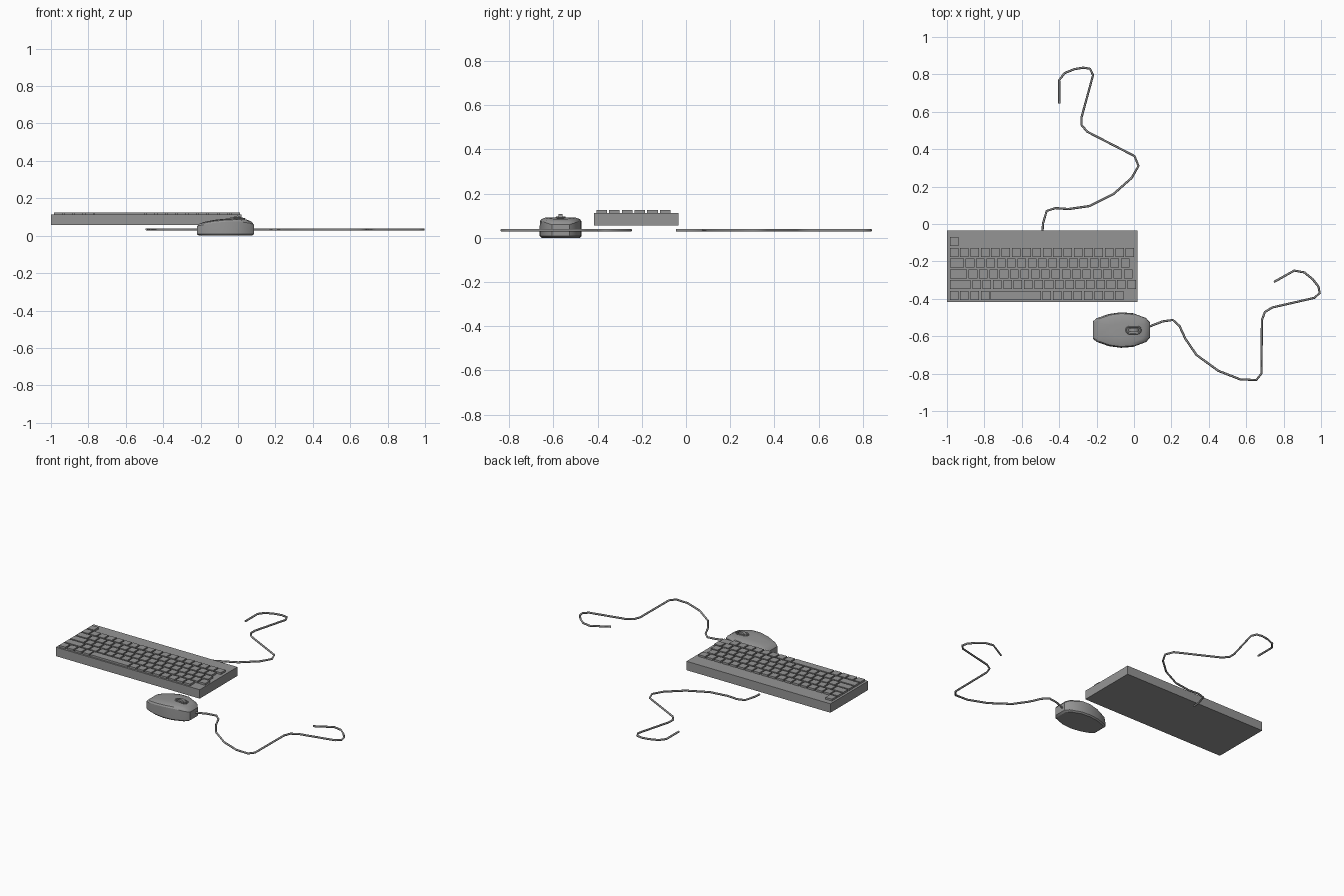
import bpy, bmesh, math
from mathutils import Matrix

if "Cube" in bpy.data.objects:
    bpy.data.objects.remove(bpy.data.objects["Cube"])

grey = bpy.data.materials.new("mid_grey")
grey.diffuse_color = (0.3, 0.3, 0.3, 1)
grey.use_nodes = True
grey.node_tree.nodes["Principled BSDF"].inputs["Base Color"].default_value = grey.diffuse_color


def finish(name, bm):
    bmesh.ops.recalc_face_normals(bm, faces=bm.faces)
    me = bpy.data.meshes.new(name)
    bm.to_mesh(me)
    bm.free()
    me.materials.append(grey)
    ob = bpy.data.objects.new(name, me)
    bpy.context.collection.objects.link(ob)
    return ob


def box(bm, x0, x1, y0, y1, z0, z1):
    m = Matrix.Translation(((x0 + x1) / 2, (y0 + y1) / 2, (z0 + z1) / 2))
    m = m @ Matrix.Diagonal((x1 - x0, y1 - y0, z1 - z0, 1))
    bmesh.ops.create_cube(bm, size=1, matrix=m)


def tube(name, points, radius, cyclic=False):
    cu = bpy.data.curves.new(name, 'CURVE')
    cu.dimensions = '3D'
    cu.bevel_depth = radius
    cu.bevel_resolution = 1
    cu.use_fill_caps = True
    sp = cu.splines.new('POLY')
    sp.points.add(len(points) - 1)
    for p, co in zip(sp.points, points):
        p.co = (*co, 1)
    sp.use_cyclic_u = cyclic
    cu.materials.append(grey)
    ob = bpy.data.objects.new(name, cu)
    bpy.context.collection.objects.link(ob)
    return ob


def smooth(ob, angle):
    bpy.ops.object.select_all(action='DESELECT')
    ob.select_set(True)
    bpy.context.view_layer.objects.active = ob
    bpy.ops.object.shade_smooth_by_angle(angle=math.radians(angle))


# Keyboard case
bm = bmesh.new()
box(bm, -1, 0.02, -0.416, -0.034, 0.056, 0.113)
finish("keyboard_case", bm)

# Keys: each run is (row, first x, first key width, number of normal keys after it)
LEFT, KEY, PITCH = -0.985, 0.046, 0.0553
runs = [(0, LEFT, KEY, 0), (1, LEFT, KEY, 17), (2, LEFT, 0.076, 16),
        (3, LEFT, 0.092, 16), (4, LEFT, 0.111, 16),
        (5, LEFT, KEY, 3), (5, -0.766, 0.268, 8)]
bm = bmesh.new()
for row, x, width, count in runs:
    y = -0.094 - row * 0.0575
    box(bm, x, x + width, y - 0.024, y + 0.024, 0.11, 0.125)
    x += width + PITCH - KEY
    for i in range(count):
        box(bm, x, x + KEY, y - 0.024, y + 0.024, 0.11, 0.125)
        x += PITCH
finish("keys", bm)

# Mouse body: outline rings stacked up into a dome
MX, MY = -0.067, -0.567
half = [(-0.22, 0.046), (-0.2, 0.063), (-0.135, 0.086), (-0.07, 0.095),
        (-0.005, 0.09), (0.065, 0.064), (0.086, 0.04)]
outline = half + [(x, -y) for x, y in reversed(half)]


def dome(x):
    return 0.093 - (0.026 * (x / 0.22) ** 2 if x < 0 else 0.018 * (x / 0.086) ** 2)


levels = [(0.92, lambda x: 0.0), (1, lambda x: 0.008), (1, lambda x: 0.034),
          (0.99, lambda x: dome(x) - 0.016), (0.93, lambda x: dome(x) - 0.007),
          (0.78, lambda x: dome(x) - 0.002), (0.4, dome)]
bm = bmesh.new()
rings = []
for s, height in levels:
    rings.append([bm.verts.new((MX + (x - MX) * s, MY + y * s, height(MX + (x - MX) * s)))
                  for x, y in outline])
n = len(outline)
for a, b in zip(rings, rings[1:]):
    for i in range(n):
        j = (i + 1) % n
        bm.faces.new((a[i], a[j], b[j], b[i]))
bm.faces.new(rings[0])
tip = bm.verts.new((MX, MY, dome(MX)))
for i in range(n):
    bm.faces.new((rings[-1][i], rings[-1][(i + 1) % n], tip))
smooth(finish("mouse_body", bm), 30)

# Scroll wheel and the raised rim around it
bm = bmesh.new()
bmesh.ops.create_cone(bm, cap_ends=True, segments=20, radius1=0.03, radius2=0.03, depth=0.018,
                      matrix=Matrix.Translation((-0.003, MY, 0.077)) @ Matrix.Rotation(math.pi / 2, 4, 'X'))
smooth(finish("scroll_wheel", bm), 30)

rim = []
for i in range(16):
    a = math.tau * (i + 0.5) / 16
    x = -0.003 + math.copysign(0.021, math.cos(a)) + 0.018 * math.cos(a)
    rim.append((x, MY + 0.019 * math.sin(a), dome(x) + 0.001))
tube("wheel_rim", rim, 0.004, True)

# Cables
keyboard_path = [
    (-0.49, -0.045), (-0.486, 0.005), (-0.467, 0.07), (-0.42, 0.085), (-0.35, 0.08),
    (-0.238, 0.096), (-0.11, 0.16), (-0.013, 0.246), (0.024, 0.31), (0.003, 0.363),
    (-0.251, 0.494), (-0.28, 0.529), (-0.28, 0.572), (-0.219, 0.796), (-0.235, 0.83),
    (-0.272, 0.836), (-0.318, 0.828), (-0.371, 0.807), (-0.4, 0.769), (-0.4, 0.645)]
mouse_path = [
    (0.08, -0.549), (0.152, -0.521), (0.208, -0.513), (0.243, -0.545), (0.275, -0.614),
    (0.334, -0.7), (0.451, -0.785), (0.569, -0.831), (0.654, -0.834), (0.681, -0.8),
    (0.684, -0.513), (0.7, -0.47), (0.74, -0.446), (0.964, -0.395), (0.993, -0.369),
    (0.986, -0.334), (0.954, -0.294), (0.911, -0.259), (0.857, -0.249), (0.748, -0.31)]
for name, path in (("keyboard_cable", keyboard_path), ("mouse_cable", mouse_path)):
    tube(name, [(x, y, 0.034) for x, y in path], 0.006)
